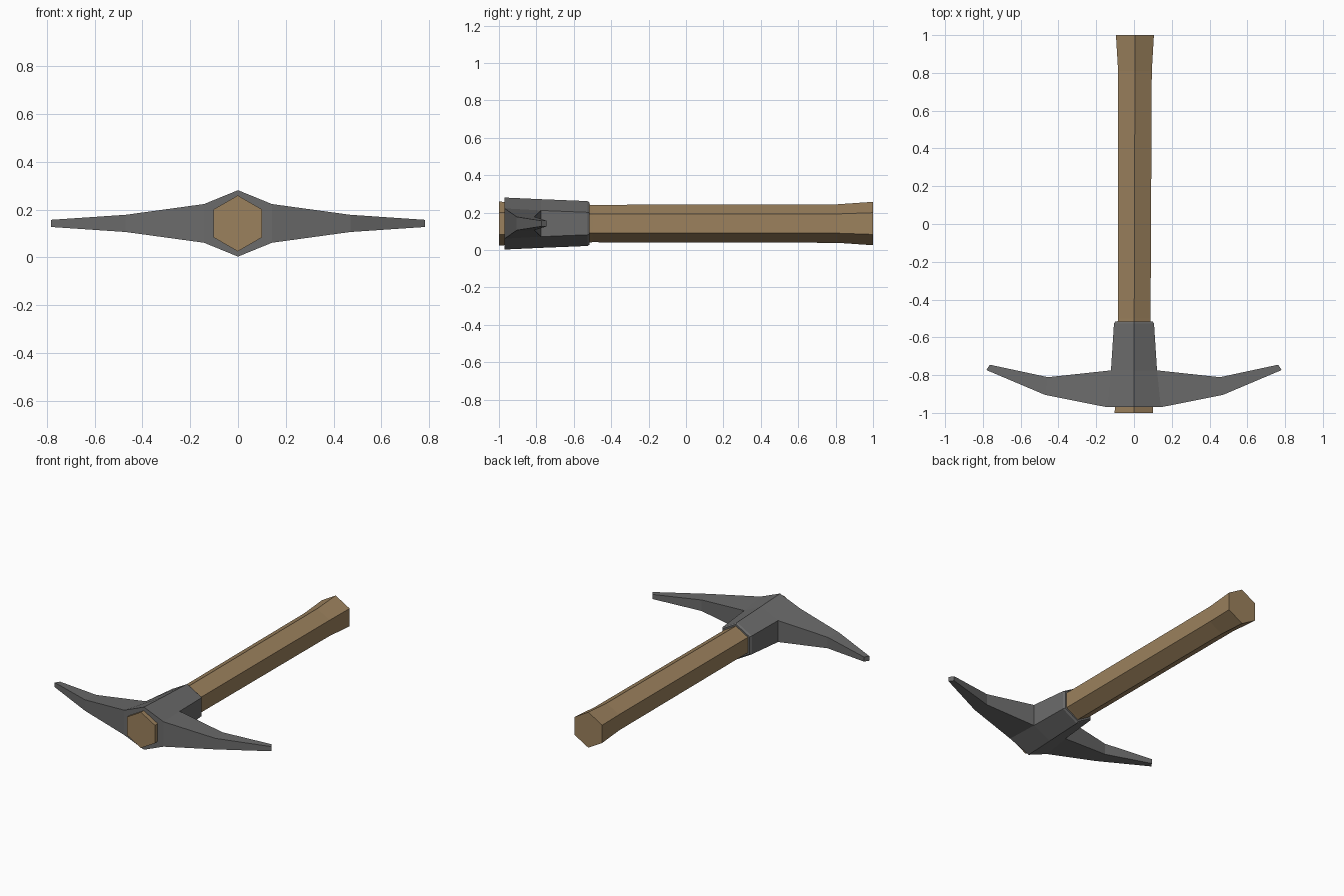
import bpy, bmesh, math

if "Cube" in bpy.data.objects:
    bpy.data.objects.remove(bpy.data.objects["Cube"])

CZ = 0.142  # height of the tool's long axis


def material(name, rgb):
    m = bpy.data.materials.new(name)
    m.diffuse_color = (*rgb, 1)
    m.use_nodes = True
    m.node_tree.nodes["Principled BSDF"].inputs["Base Color"].default_value = m.diffuse_color
    return m


def finish(name, bm, mat):
    bmesh.ops.recalc_face_normals(bm, faces=bm.faces)
    me = bpy.data.meshes.new(name)
    bm.to_mesh(me)
    bm.free()
    me.materials.append(mat)
    ob = bpy.data.objects.new(name, me)
    bpy.context.collection.objects.link(ob)
    return ob


def bridge(bm, a, b, skip=()):
    n = len(a)
    for i in range(n):
        if i not in skip:
            bm.faces.new((a[i], a[(i + 1) % n], b[(i + 1) % n], b[i]))


wood = material("wood", (0.33, 0.22, 0.11))
steel = material("dark steel", (0.145, 0.145, 0.145))

# Handle: hexagonal shaft flared at both ends (y, radius, x offset)
bm = bmesh.new()
rings = []
for y, r, cx in [(-1, 0.117, -0.001), (-0.5, 0.1, 0.001), (0.81, 0.103, 0.005), (1, 0.116, 0.005)]:
    angles = [math.radians(90 + 60 * i) for i in range(6)]
    rings.append([bm.verts.new((cx + r * math.cos(a), y, CZ + r * math.sin(a))) for a in angles])
for a, b in zip(rings, rings[1:]):
    bridge(bm, a, b)
bm.faces.new(rings[0])
bm.faces.new(rings[-1])
finish("handle", bm, wood)

# Head: six-sided socket (y, half width, side half height, ridge half height)
bm = bmesh.new()
rings = []
for y, w, h, t in [(-0.97, 0.142, 0.081, 0.139), (-0.775, 0.122, 0.07, 0.13),
                   (-0.527, 0.106, 0.06, 0.12), (-0.515, 0.098, 0.056, 0.112)]:
    pts = [(0, t), (w, h), (w, -h), (0, -t), (-w, -h), (-w, h)]
    rings.append([bm.verts.new((x, y, CZ + z)) for x, z in pts])
bridge(bm, rings[0], rings[1], skip=(1, 4))  # sides left open for the arms
bridge(bm, rings[1], rings[2])
bridge(bm, rings[2], rings[3])
bm.faces.new(rings[0])
bm.faces.new(rings[-1])

# Swept, tapering arms growing out of the open sides of the socket
for side, (top, low) in ((1, (1, 2)), (-1, (5, 4))):
    loop = [rings[0][top], rings[1][top], rings[1][low], rings[0][low]]
    # front x, front y, back x, back y, half height
    for fx, fy, bx, by, h in [(0.47, -0.905, 0.455, -0.811, 0.036),
                              (0.782, -0.773, 0.763, -0.745, 0.015)]:
        pts = [(fx, fy, h), (bx, by, h), (bx, by, -h), (fx, fy, -h)]
        new = [bm.verts.new((side * x, y, CZ + z)) for x, y, z in pts]
        bridge(bm, loop, new)
        loop = new
    bm.faces.new(loop)
finish("pick_head", bm, steel)
